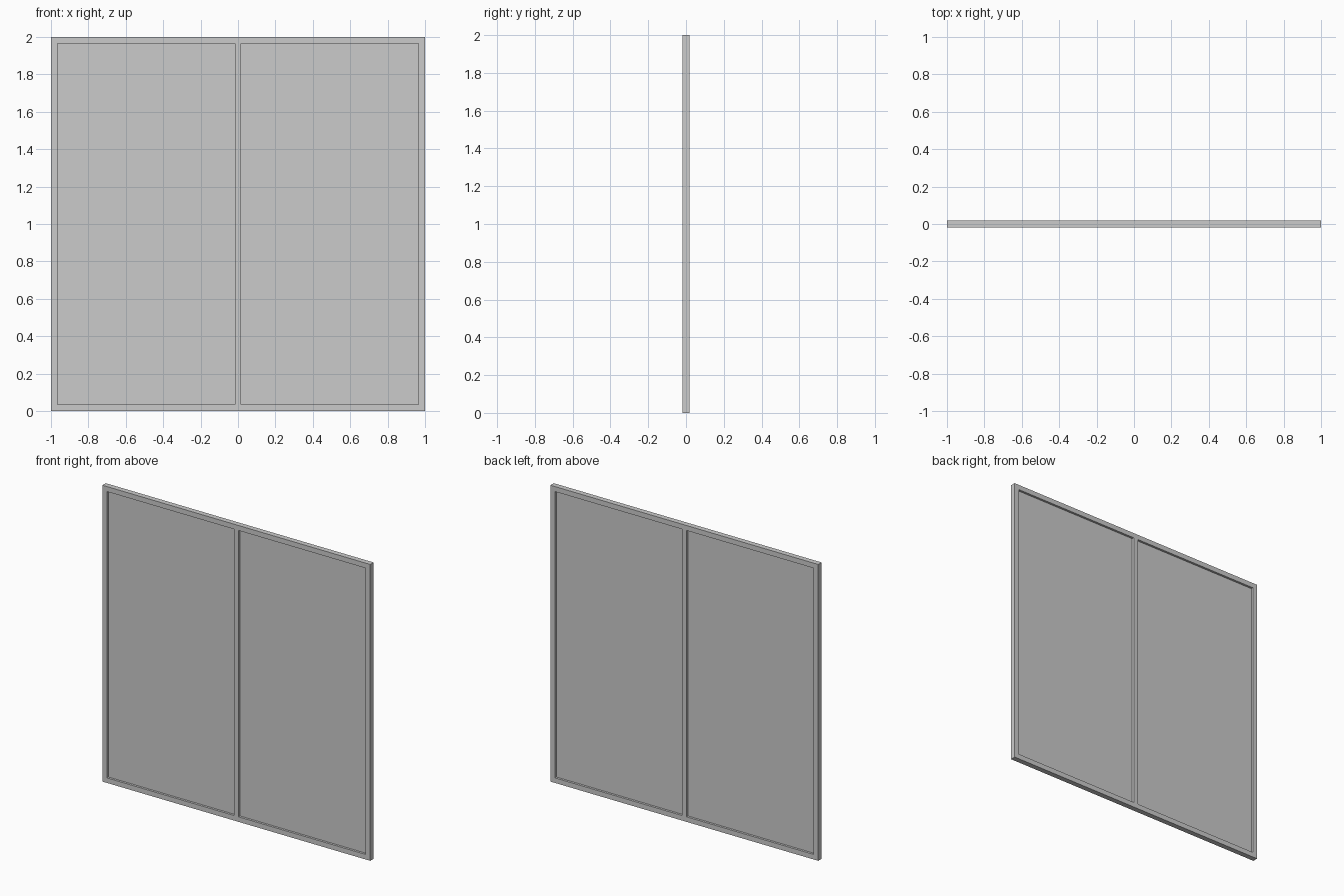
import bpy

if "Cube" in bpy.data.objects:
    bpy.data.objects.remove(bpy.data.objects["Cube"])

W, H = 2.0, 2.0      # overall width and height
T = 0.036            # frame depth
B = 0.034            # frame border width
M = 0.034            # centre mullion width
P = 0.006            # panel thickness


def cells(name, boxes):
    """One object made of axis-aligned boxes given as (x0, x1, z0, z1, depth)."""
    verts, faces = [], []
    for x0, x1, z0, z1, d in boxes:
        n = len(verts)
        for y in (-d / 2, d / 2):
            verts += [(x0, y, z0), (x1, y, z0), (x1, y, z1), (x0, y, z1)]
        quads = [(0, 1, 2, 3), (7, 6, 5, 4)]
        quads += [(i, i + 4, (i + 1) % 4 + 4, (i + 1) % 4) for i in range(4)]
        faces += [tuple(n + i for i in q) for q in quads]
    mesh = bpy.data.meshes.new(name)
    mesh.from_pydata(verts, [], faces)
    ob = bpy.data.objects.new(name, mesh)
    bpy.context.collection.objects.link(ob)
    return ob


def frame(name):
    """Seamless frame with two rectangular openings, front/back rings plus walls."""
    xs = [-W / 2, -W / 2 + B, -M / 2, M / 2, W / 2 - B, W / 2]
    zs = [0, B, H - B, H]
    verts = [(x, y, z) for y in (-T / 2, T / 2) for z in zs for x in xs]
    solid = {(i, j) for i in range(5) for j in range(3)} - {(1, 1), (3, 1)}
    faces = []
    for i, j in solid:
        a, b, c, d = j * 6 + i, j * 6 + i + 1, j * 6 + i + 7, j * 6 + i + 6
        faces += [(a, b, c, d), (d + 24, c + 24, b + 24, a + 24)]
        # side walls wherever the neighbouring cell is empty
        for p, q, nb in ((a, b, (i, j - 1)), (b, c, (i + 1, j)),
                         (c, d, (i, j + 1)), (d, a, (i - 1, j))):
            if nb not in solid:
                faces.append((p, p + 24, q + 24, q))
    mesh = bpy.data.meshes.new(name)
    mesh.from_pydata(verts, [], faces)
    ob = bpy.data.objects.new(name, mesh)
    bpy.context.collection.objects.link(ob)
    return ob


# Outer frame with centre mullion
frame("window_frame")

# Recessed panes, left and right
cells("left_pane", [(-W / 2 + B, -M / 2, B, H - B, P)])
cells("right_pane", [(M / 2, W / 2 - B, B, H - B, P)])
